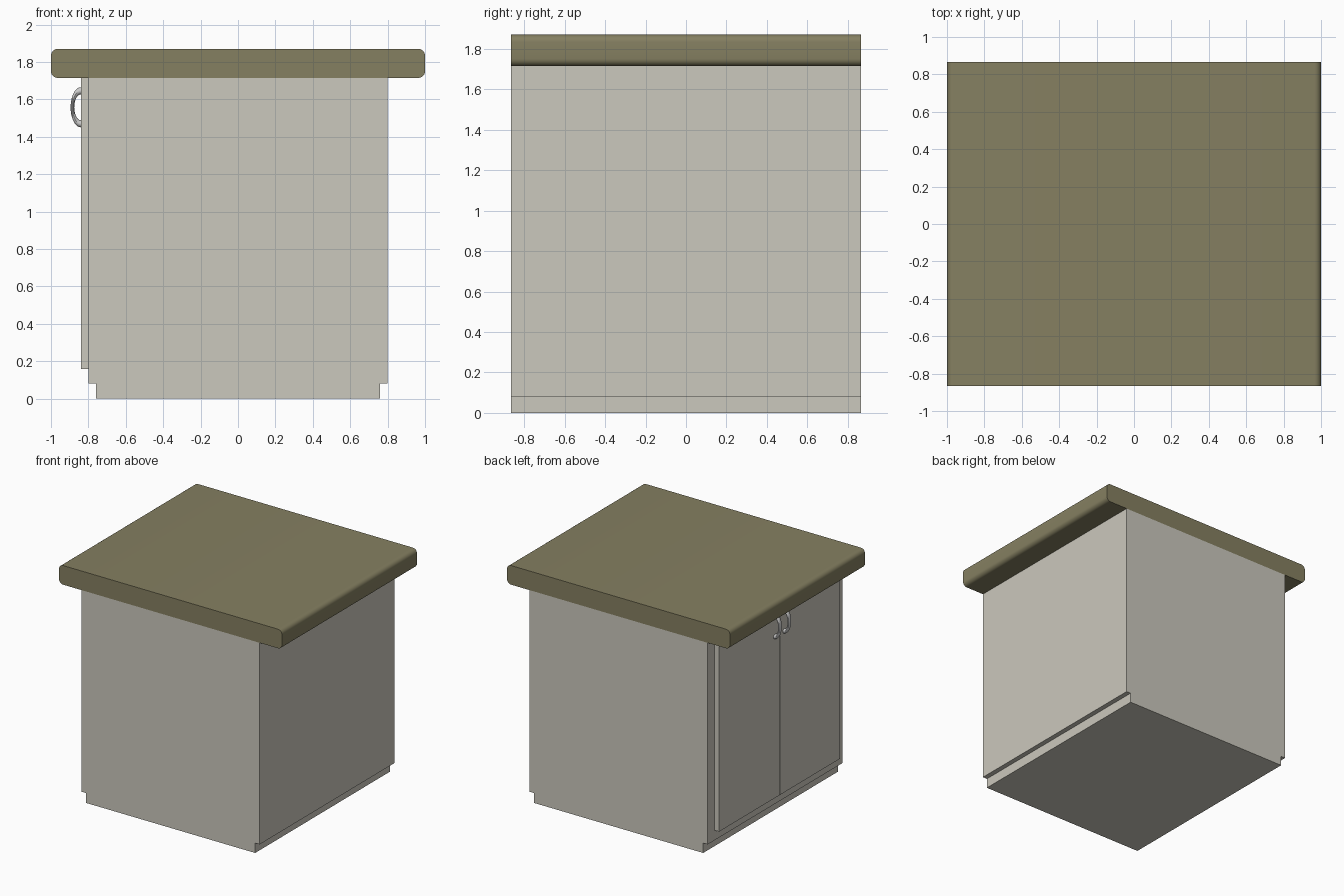
import bpy, bmesh, math
from mathutils import Matrix

if "Cube" in bpy.data.objects:
    bpy.data.objects.remove(bpy.data.objects["Cube"])

DEPTH = 0.865      # half extent along y
FACE_X = -0.84     # outer plane of the doors


def material(name, rgb):
    m = bpy.data.materials.new(name)
    m.diffuse_color = (*rgb, 1)
    m.use_nodes = True
    m.node_tree.nodes["Principled BSDF"].inputs["Base Color"].default_value = m.diffuse_color
    return m


def finish(name, bm, mat, smooth=False):
    bmesh.ops.recalc_face_normals(bm, faces=bm.faces)
    me = bpy.data.meshes.new(name)
    bm.to_mesh(me)
    bm.free()
    ob = bpy.data.objects.new(name, me)
    bpy.context.collection.objects.link(ob)
    if mat:
        me.materials.append(mat)
    if smooth:
        bpy.ops.object.select_all(action='DESELECT')
        ob.select_set(True)
        bpy.context.view_layer.objects.active = ob
        bpy.ops.object.shade_smooth_by_angle(angle=math.radians(35))
    return ob


def prism(name, profile, y0, y1, mat, smooth=False):
    """Extrude an xz profile from y0 to y1."""
    bm = bmesh.new()
    face = bm.faces.new([bm.verts.new((x, y0, z)) for x, z in profile])
    ext = bmesh.ops.extrude_face_region(bm, geom=[face])['geom']
    bmesh.ops.translate(bm, vec=(0, y1 - y0, 0),
                        verts=[v for v in ext if isinstance(v, bmesh.types.BMVert)])
    return finish(name, bm, mat, smooth)


def rounded_rect(x0, x1, z0, z1, r, steps=6):
    pts = []
    centres = [(x1 - r, z1 - r), (x0 + r, z1 - r), (x0 + r, z0 + r), (x1 - r, z0 + r)]
    for q, (cx, cz) in enumerate(centres):
        for i in range(steps + 1):
            a = math.pi / 2 * (q + i / steps)
            pts.append((cx + r * math.cos(a), cz + r * math.sin(a)))
    return pts


def handle(name, y, z, major=0.088, minor=0.019, seg=32, sides=12):
    """Flattened half ring standing out from the door."""
    bm = bmesh.new()
    rings = []
    for i in range(seg + 1):
        a = math.pi / 2 + math.pi * i / seg
        ring = []
        for j in range(sides):
            b = math.tau * j / sides
            r = major + minor * math.cos(b)
            ring.append(bm.verts.new((r * math.cos(a), minor * math.sin(b), r * math.sin(a))))
        rings.append(ring)
    for r0, r1 in zip(rings, rings[1:]):
        for j in range(sides):
            k = (j + 1) % sides
            bm.faces.new((r0[j], r0[k], r1[k], r1[j]))
    bm.faces.new(rings[0])
    bm.faces.new(rings[-1])
    bm.transform(Matrix.Translation((FACE_X, y, z)) @ Matrix.Diagonal((0.515, 1, 1, 1)))
    return finish(name, bm, None, True)


paint = material("cabinet_paint", (0.60, 0.58, 0.51))
stone = material("counter_olive", (0.235, 0.215, 0.12))

# Cabinet body with a toe recess on both long sides
prism("cabinet_body",
      [(-0.76, 0), (0.76, 0), (0.76, 0.08), (0.8, 0.08), (0.8, 1.715),
       (-0.8, 1.715), (-0.8, 0.08), (-0.76, 0.08)], -DEPTH, DEPTH, paint)

# Countertop with rounded long edges
prism("countertop", rounded_rect(-1, 1, 1.715, 1.87, 0.036), -DEPTH, DEPTH, stone, True)

# Pair of doors and handles on the -x side
for side, s in (("left", 1), ("right", -1)):
    y0, y1 = sorted((s * 0.004, s * 0.775))
    prism(side + "_door", [(FACE_X, 0.16), (-0.8, 0.16), (-0.8, 1.715), (FACE_X, 1.715)],
          y0, y1, paint)
    handle(side + "_handle", s * 0.06, 1.558)
